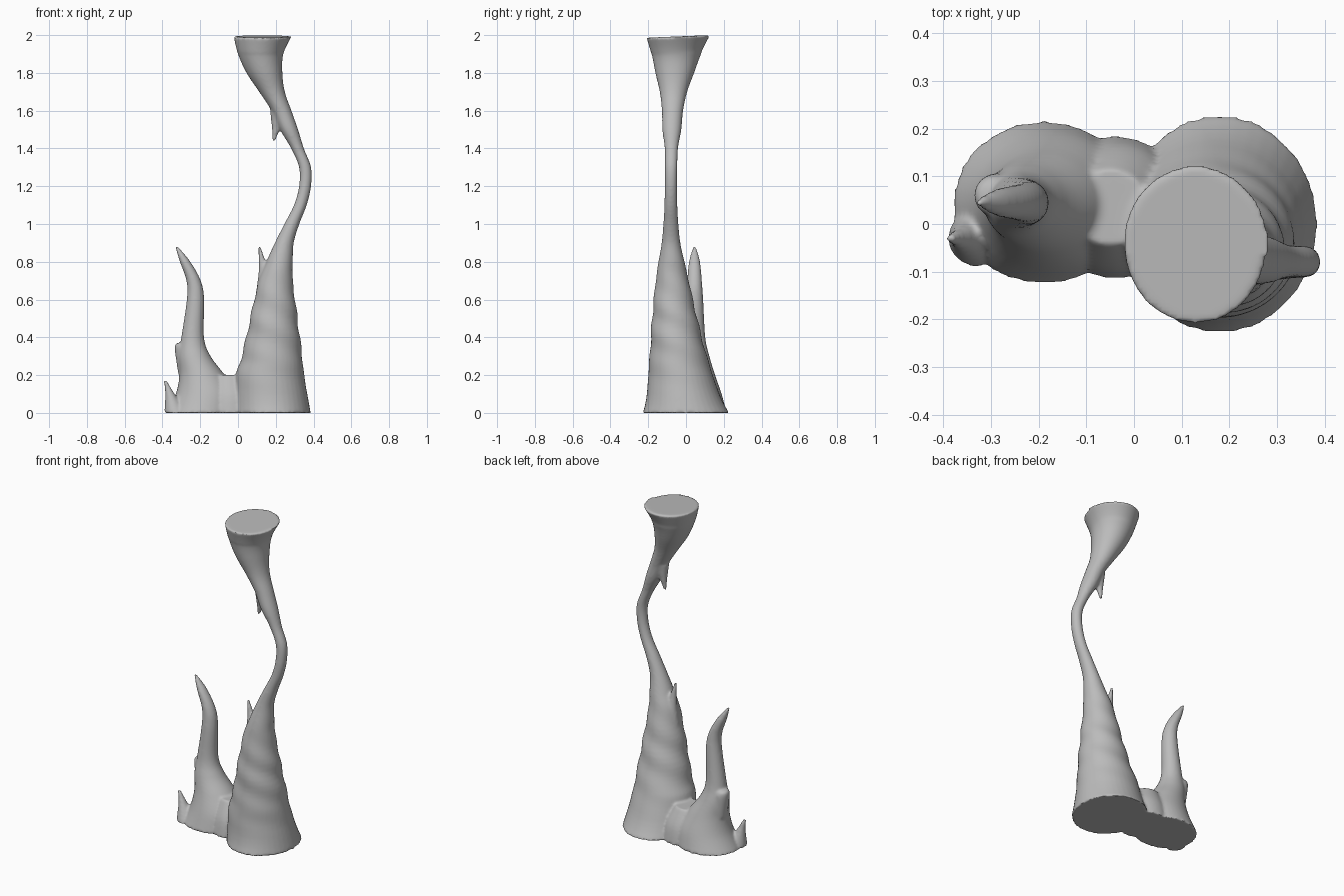
import bpy
import bmesh
from math import sin, cos, exp, pi

default_cube = bpy.data.objects.get("Cube")
if default_cube:
    bpy.data.objects.remove(default_cube, do_unlink=True)

SIDES = 40
STEPS = 8


def spline(before, start, end, after, t):
    """Catmull-Rom blend from start to end, value by value."""
    blended = []
    for a, b, c, d in zip(before, start, end, after):
        slope_in, slope_out = (c - a) / 2, (d - b) / 2
        ease = t * t * (3 - 2 * t)
        blended.append(b + (c - b) * ease
                       + slope_in * t * (1 - t) ** 2
                       - slope_out * t * t * (1 - t))
    return blended


def smooth_path(stations):
    """Fill in the path between the given (height, x, radius) stations."""
    last = len(stations) - 1
    path = []
    for i in range(last):
        before = stations[max(i - 1, 0)]
        after = stations[min(i + 2, last)]
        for step in range(STEPS):
            path.append(spline(before, stations[i], stations[i + 1], after, step / STEPS))
    path.append(stations[last])
    return path


def loft(bm, stations, centre_y, depth, surface):
    """Closed tube of ovals; depth gives the front-to-back radius and
    surface gives a (scale, lift) pair for each point of an oval."""
    rings = []
    for z, x, radius in smooth_path(stations):
        y, radius_y = centre_y(z), depth(z, radius)
        ring = []
        for k in range(SIDES):
            angle = 2 * pi * k / SIDES
            scale, lift = surface(z, angle)
            ring.append(bm.verts.new((x + radius * scale * cos(angle),
                                      y + radius_y * scale * sin(angle),
                                      z + lift)))
        rings.append(ring)
    for low, high in zip(rings, rings[1:]):
        for k in range(SIDES):
            following = (k + 1) % SIDES
            bm.faces.new((low[k], low[following], high[following], high[k]))
    bm.faces.new(list(reversed(rings[0])))
    bm.faces.new(rings[-1])


def foot_flare(z):
    """Extra spread where a mound meets the ground."""
    return exp(-z * 10)


def column_centre_y(z):
    """The column leans forward as it rises, then back under the funnel."""
    return -0.08 + 0.08 * max(1 - z, 0) ** 2 + 0.04 * max(z - 1, 0) ** 3


def column_depth(z, radius):
    return radius * (0.9 + 0.1 * z) + 0.045 * foot_flare(z)


def column_surface(z, angle):
    """Slanting melted folds on the lower column and a tilted top rim."""
    fade = max(0, 1 - abs(z - 0.5) / 0.4)
    folds = 1 + 0.035 * fade * sin(38 * z + 2 * angle)
    tilt = 0.007 * sin(angle) if z > 1.9 else 0
    return folds, tilt


def plain_surface(z, angle):
    return 1, 0


bm = bmesh.new()

# Main column, from the broad mound through the thin neck to the funnel
column = [
    (0, 0.18, 0.205), (0.2, 0.17, 0.18), (0.3, 0.18, 0.16), (0.5, 0.19, 0.125),
    (0.7, 0.2, 0.09), (0.8, 0.22, 0.07), (0.9, 0.245, 0.05), (1, 0.285, 0.04),
    (1.1, 0.33, 0.034), (1.2, 0.355, 0.032), (1.3, 0.355, 0.032),
    (1.4, 0.315, 0.034), (1.5, 0.27, 0.048), (1.6, 0.23, 0.053),
    (1.7, 0.18, 0.068), (1.8, 0.14, 0.095), (1.9, 0.12, 0.12), (1.993, 0.13, 0.153),
]
loft(bm, column, column_centre_y, column_depth, column_surface)

# Tall side spire with a hooked tip
tall_spire = [
    (0, -0.19, 0.19), (0.1, -0.17, 0.16), (0.2, -0.19, 0.12), (0.3, -0.23, 0.085),
    (0.4, -0.24, 0.06), (0.6, -0.225, 0.046), (0.7, -0.235, 0.038),
    (0.8, -0.28, 0.028), (0.88, -0.325, 0.008),
]
loft(bm, tall_spire, lambda z: 0.045,
     lambda z, radius: radius * (0.85 + 0.25 * z) + 0.01 * foot_flare(z),
     plain_surface)

# Small round parts: front-to-back position and stations
small_parts = {
    "saddle": (0.035, [(0, -0.04, 0.15), (0.1, -0.04, 0.13), (0.2, -0.05, 0.08)]),
    "edge_horn": (-0.03, [(0, -0.33, 0.06), (0.1, -0.36, 0.025), (0.17, -0.385, 0.009)]),
    "spire_knob": (0.06, [(0.2, -0.27, 0.045), (0.34, -0.29, 0.045), (0.37, -0.3, 0.025)]),
    "column_thorn": (-0.06, [(0.6, 0.135, 0.045), (0.76, 0.133, 0.023), (0.88, 0.113, 0.008)]),
    "hanging_drip": (-0.065, [(1.44, 0.19, 0.008), (1.5, 0.2, 0.02), (1.6, 0.21, 0.04)]),
}
for position_y, stations in small_parts.values():
    loft(bm, stations, lambda z: position_y, lambda z, radius: radius, plain_surface)

# Fuse everything into one melted skin
mesh = bpy.data.meshes.new("melted_stalagmite")
bm.to_mesh(mesh)
bm.free()
stalagmite = bpy.data.objects.new("melted_stalagmite", mesh)
bpy.context.collection.objects.link(stalagmite)

fuse = stalagmite.modifiers.new("fuse", "REMESH")
fuse.mode = "VOXEL"
fuse.voxel_size = 0.008
fuse.use_smooth_shade = True
soften = stalagmite.modifiers.new("soften", "SMOOTH")
soften.factor = 0.5
soften.iterations = 5

# Single grey stone colour
grey = (0.5, 0.5, 0.5, 1)
stone = bpy.data.materials.new("grey_stone")
stone.use_nodes = True
stone.diffuse_color = grey
stone.node_tree.nodes["Principled BSDF"].inputs["Base Color"].default_value = grey
mesh.materials.append(stone)
